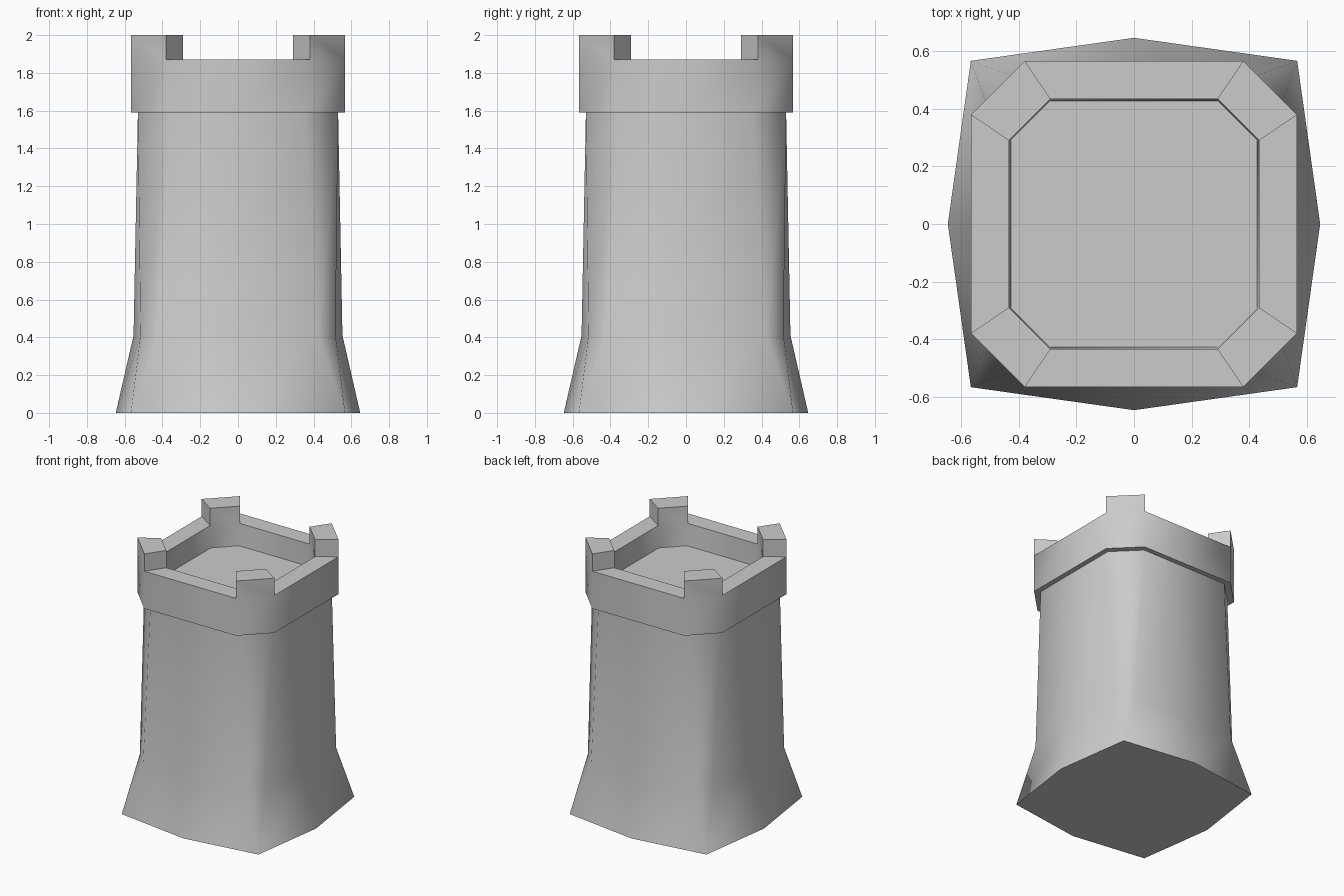
import bpy, bmesh, math

if "Cube" in bpy.data.objects:
    bpy.data.objects.remove(bpy.data.objects["Cube"])


def ring(bm, z, mid, side, cut):
    """12-point chamfered square: side midpoints plus two points per corner."""
    verts = []
    for k in range(4):
        a = k * math.pi / 2
        c, s = math.cos(a), math.sin(a)
        for x, y in ((mid, 0), (side, cut), (cut, side)):
            verts.append(bm.verts.new((x * c - y * s, x * s + y * c, z)))
    return verts


def loft(bm, profile):
    """Bridge successive rings and return rings plus the faces of each band."""
    rings = [ring(bm, *p) for p in profile]
    bands = []
    for a, b in zip(rings, rings[1:]):
        bands.append([bm.faces.new((a[i], a[(i + 1) % 12], b[(i + 1) % 12], b[i]))
                      for i in range(12)])
    return rings, bands


def finish(bm, name):
    bmesh.ops.remove_doubles(bm, verts=bm.verts[:], dist=1e-4)
    bmesh.ops.recalc_face_normals(bm, faces=bm.faces[:])
    mesh = bpy.data.meshes.new(name)
    bm.to_mesh(mesh)
    bm.free()
    obj = bpy.data.objects.new(name, mesh)
    bpy.context.collection.objects.link(obj)
    bpy.ops.object.select_all(action='DESELECT')
    obj.select_set(True)
    bpy.context.view_layer.objects.active = obj
    bpy.ops.object.shade_smooth_by_angle(angle=math.radians(50))


# Tower shaft with flared foot (corner pairs merge to one point at the ground)
bm = bmesh.new()
rings, _ = loft(bm, [(0, 0.647, 0.567, 0.567),
                     (0.41, 0.553, 0.516, 0.425),
                     (1.59, 0.53, 0.53, 0.355)])
bm.faces.new(rings[0][::-1])
finish(bm, "tower_shaft")

# Battlement: under-ledge, outer wall, rim, inner wall and sunken floor
bm = bmesh.new()
rings, bands = loft(bm, [(1.59, 0.53, 0.53, 0.355),
                         (1.59, 0.567, 0.567, 0.38),
                         (1.87, 0.567, 0.567, 0.38),
                         (1.87, 0.435, 0.435, 0.29),
                         (1.705, 0.428, 0.428, 0.29)])
bm.faces.new(rings[-1])

# Corner merlons raised from the chamfered rim faces
for face in bands[2][1::3]:
    top = bmesh.ops.extrude_discrete_faces(bm, faces=[face])['faces'][0]
    bmesh.ops.translate(bm, verts=top.verts[:], vec=(0, 0, 0.13))
finish(bm, "battlement")
